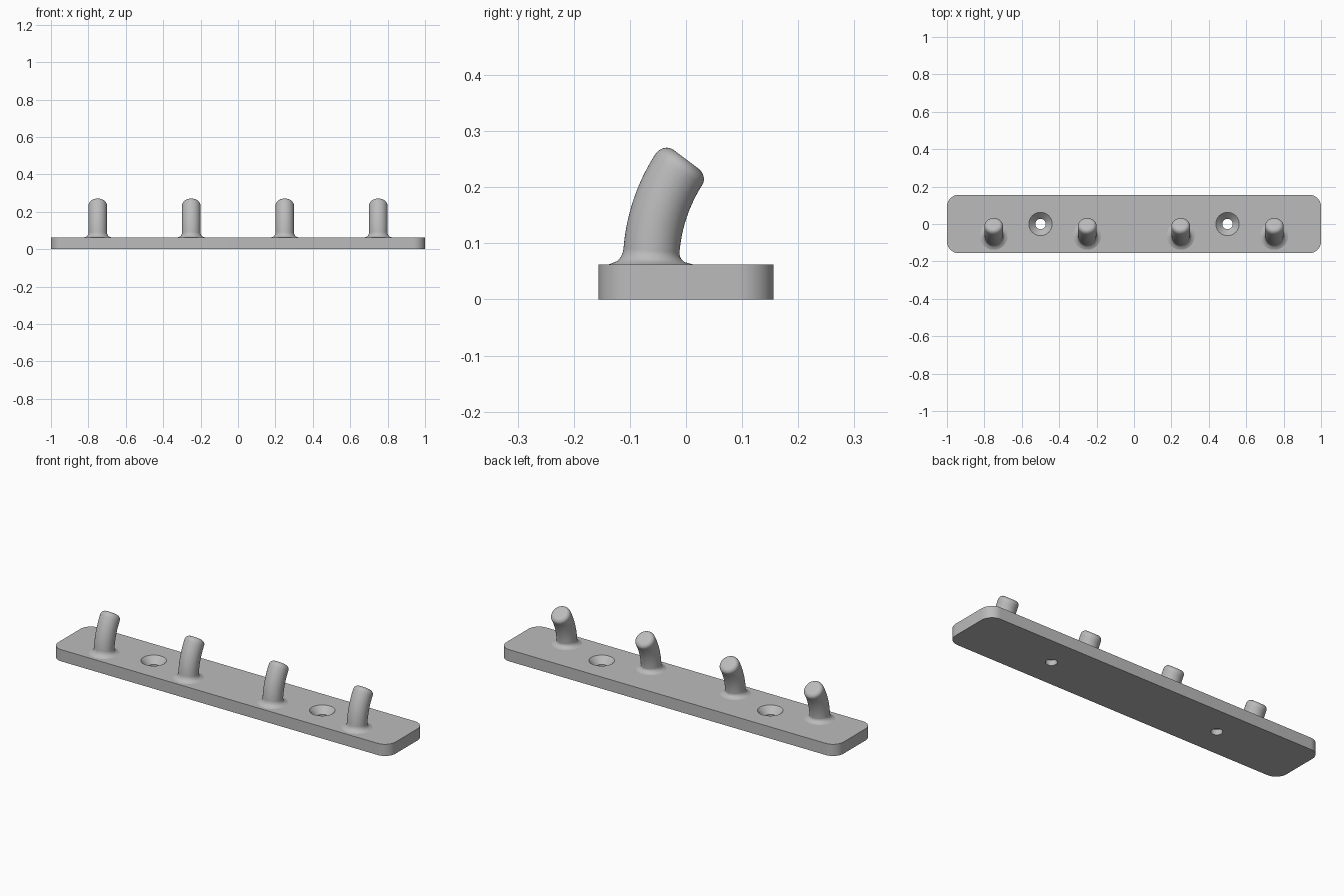
import bpy, bmesh, math
from mathutils import Vector

if "Cube" in bpy.data.objects:
    bpy.data.objects.remove(bpy.data.objects["Cube"])

HALF_LENGTH, HALF_WIDTH, THICKNESS, CORNER = 1.0, 0.156, 0.0625, 0.0625
HOLE_R, SINK_R = 0.028, 0.0625
PEG_R, TIP_ROUND, FLARE = 0.05, 0.0225, 0.025
BEND_R, BEND = 0.3125, math.atan2(3, 4)

grey = bpy.data.materials.new("satin grey")
colour = (0.5, 0.5, 0.5, 1)
grey.use_nodes = True
grey.diffuse_color = colour
grey.node_tree.nodes["Principled BSDF"].inputs["Base Color"].default_value = colour


def finish(name, bm):
    bmesh.ops.recalc_face_normals(bm, faces=bm.faces)
    mesh = bpy.data.meshes.new(name)
    bm.to_mesh(mesh)
    bm.free()
    mesh.materials.append(grey)
    obj = bpy.data.objects.new(name, mesh)
    bpy.context.collection.objects.link(obj)
    bpy.ops.object.select_all(action="DESELECT")
    obj.select_set(True)
    bpy.context.view_layer.objects.active = obj
    bpy.ops.object.shade_smooth_by_angle(angle=math.radians(30))
    return obj


def loop(bm, points):
    return [bm.verts.new(p) for p in points]


def bridge(bm, a, b):
    n = len(a)
    for i in range(n):
        j = (i + 1) % n
        bm.faces.new((a[i], a[j], b[j], b[i]))


def circle(cx, cy, z, r, n=48):
    return [(cx + r * math.cos(t), cy + r * math.sin(t), z)
            for t in (math.tau * i / n for i in range(n))]


def outline(z, steps=10):
    points = []
    for k, (sx, sy) in enumerate(((1, 1), (-1, 1), (-1, -1), (1, -1))):
        for i in range(steps + 1):
            t = (k + i / steps) * math.pi / 2
            points.append((sx * (HALF_LENGTH - CORNER) + CORNER * math.cos(t),
                           sy * (HALF_WIDTH - CORNER) + CORNER * math.sin(t), z))
    return points


def fill(bm, loops):
    edges = []
    for ring in loops:
        for a, b in zip(ring, ring[1:] + ring[:1]):
            edges.append(bm.edges.get((a, b)))
    bmesh.ops.triangle_fill(bm, use_beauty=True, edges=edges)


# Back plate with rounded corners and two countersunk screw holes
bm = bmesh.new()
bottom, top = [loop(bm, outline(0))], [loop(bm, outline(THICKNESS))]
bridge(bm, bottom[0], top[0])
for x in (-0.5, 0.5):
    low = loop(bm, circle(x, 0, 0, HOLE_R))
    neck = loop(bm, circle(x, 0, THICKNESS - (SINK_R - HOLE_R), HOLE_R))
    rim = loop(bm, circle(x, 0, THICKNESS, SINK_R))
    bridge(bm, low, neck)
    bridge(bm, neck, rim)
    bottom.append(low)
    top.append(rim)
fill(bm, bottom)
fill(bm, top)
finish("mounting_plate", bm)

# Peg profile: (distance along the bend, radius) with flared foot and rounded tip
length = BEND_R * BEND
quarter = [i / 8 * math.pi / 2 for i in range(9)]
profile = [(FLARE * (1 - math.cos(t)), PEG_R + FLARE * (1 - math.sin(t))) for t in quarter]
profile = [(FLARE * math.sin(t), PEG_R + FLARE * (1 - math.sqrt(1 - (1 - math.sin(t)) ** 2)))
           for t in quarter]
body = length - FLARE - TIP_ROUND
profile += [(FLARE + body * i / 12, PEG_R) for i in range(1, 12)]
profile += [(length - TIP_ROUND * (1 - math.sin(t)),
             PEG_R - TIP_ROUND * (1 - math.cos(t))) for t in quarter]


def make_peg(name, x):
    bm = bmesh.new()
    rings = []
    for s, r in profile:
        a = s / BEND_R
        centre = Vector((x, -0.0625 + BEND_R * (1 - math.cos(a)),
                         THICKNESS + BEND_R * math.sin(a)))
        across = Vector((0, math.cos(a), -math.sin(a)))
        rings.append(loop(bm, [centre + Vector((px, 0, 0)) + across * py
                               for px, py, _ in circle(0, 0, 0, r)]))
    for a, b in zip(rings, rings[1:]):
        bridge(bm, a, b)
    bm.faces.new(rings[-1])
    finish(name, bm)


# Four curved pegs
for name, x in (("right_outer_peg", -0.75), ("right_inner_peg", -0.25),
                ("left_inner_peg", 0.25), ("left_outer_peg", 0.75)):
    make_peg(name, x)
